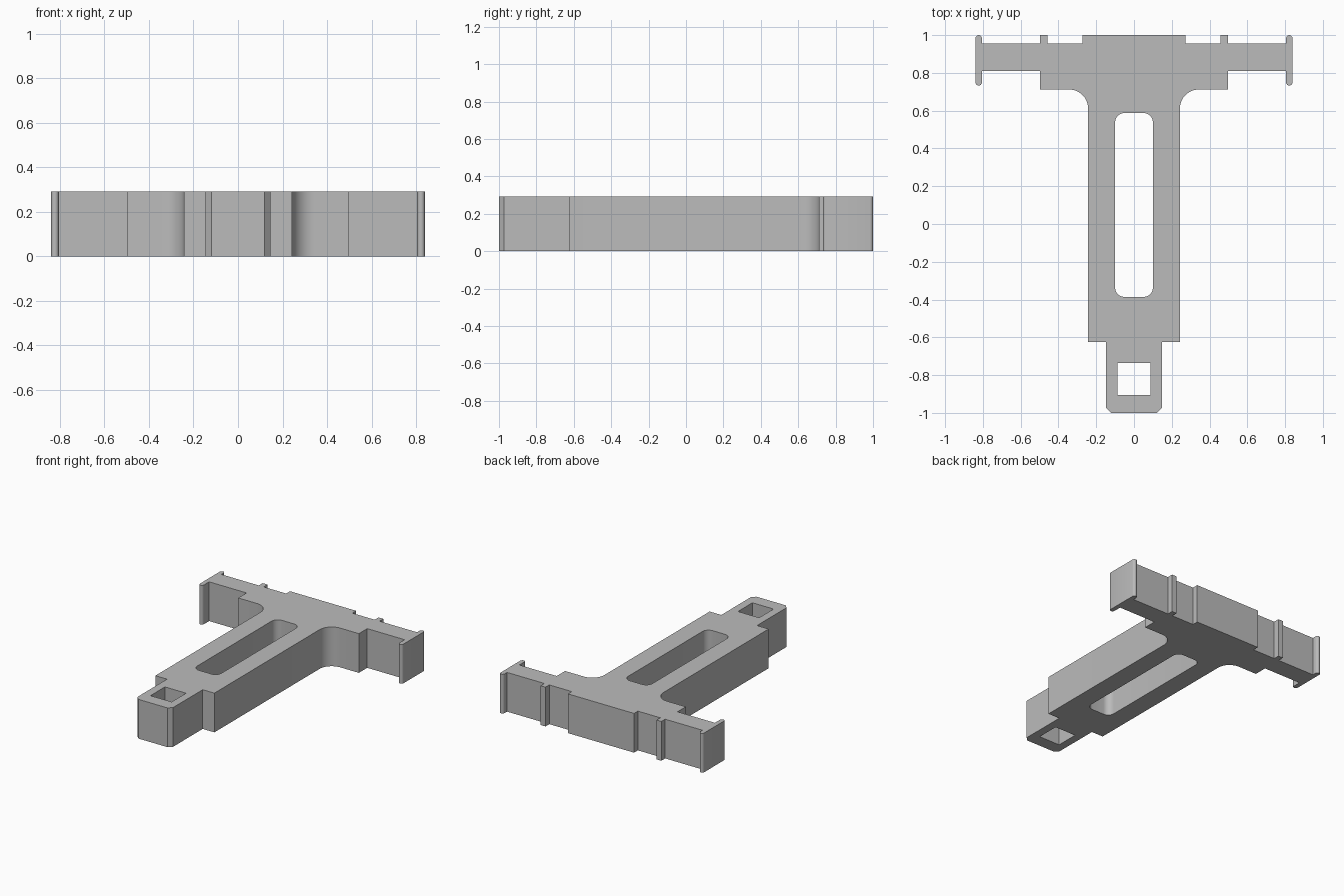
import bpy
import bmesh
from math import cos, sin, pi, radians

cube = bpy.data.objects.get("Cube")
if cube:
    bpy.data.objects.remove(cube, do_unlink=True)

HEIGHT = 0.292


def arc(cx, cy, r, start, end, steps=8):
    """Points along an arc, angles in degrees."""
    angles = [radians(start + (end - start) * i / steps) for i in range(steps + 1)]
    return [(cx + r * cos(a), cy + r * sin(a)) for a in angles]


def mirrored(half):
    """Close a right-hand half profile with its reflection in x."""
    return half + [(-x, y) for x, y in reversed(half)]


# Outer outline, right half from the nose to the back edge
nose = [(0.12, -1.0), (0.147, -0.973), (0.147, -0.625)]
stem = [(0.243, -0.625)] + arc(0.343, 0.612, 0.1, 180, 90, 12)
crossbar_front = [(0.497, 0.712), (0.497, 0.81), (0.805, 0.81)]
end_plate = arc(0.822, 0.75, 0.017, 180, 360) + arc(0.822, 0.983, 0.017, 0, 180)
crossbar_back = [(0.805, 0.955), (0.497, 0.955), (0.497, 1.0), (0.457, 1.0),
                 (0.457, 0.955), (0.272, 0.955), (0.272, 1.0)]
outline = mirrored(nose + stem + crossbar_front + end_plate + crossbar_back)

# Long rounded slot and square hole
slot = mirrored(arc(0.05, -0.336, 0.05, -90, 0) + arc(0.05, 0.538, 0.05, 0, 90))
square_hole = mirrored([(0.087, -0.905), (0.087, -0.735)])

# Fill the outline around the openings, then extrude upward
bm = bmesh.new()
edges = []
for loop in (outline, slot, square_hole):
    verts = [bm.verts.new((x, y, 0)) for x, y in loop]
    edges += [bm.edges.new((v, verts[i - 1])) for i, v in enumerate(verts)]
bmesh.ops.triangle_fill(bm, edges=edges, use_beauty=True, use_dissolve=False)
result = bmesh.ops.extrude_face_region(bm, geom=bm.faces[:], use_keep_orig=True)
top = [g for g in result["geom"] if isinstance(g, bmesh.types.BMVert)]
bmesh.ops.translate(bm, verts=top, vec=(0, 0, HEIGHT))
bmesh.ops.recalc_face_normals(bm, faces=bm.faces[:])

mesh = bpy.data.meshes.new("t_bracket")
bm.to_mesh(mesh)
bm.free()
bracket = bpy.data.objects.new("t_bracket", mesh)
bpy.context.collection.objects.link(bracket)

# Plain grey material
grey = bpy.data.materials.new("plain_grey")
grey.use_nodes = True
grey.diffuse_color = (0.5, 0.5, 0.5, 1)
grey.node_tree.nodes["Principled BSDF"].inputs["Base Color"].default_value = (0.5, 0.5, 0.5, 1)
mesh.materials.append(grey)

# Smooth fillets, sharp corners
bpy.ops.object.select_all(action="DESELECT")
bracket.select_set(True)
bpy.context.view_layer.objects.active = bracket
bpy.ops.object.shade_smooth_by_angle(angle=radians(30))
